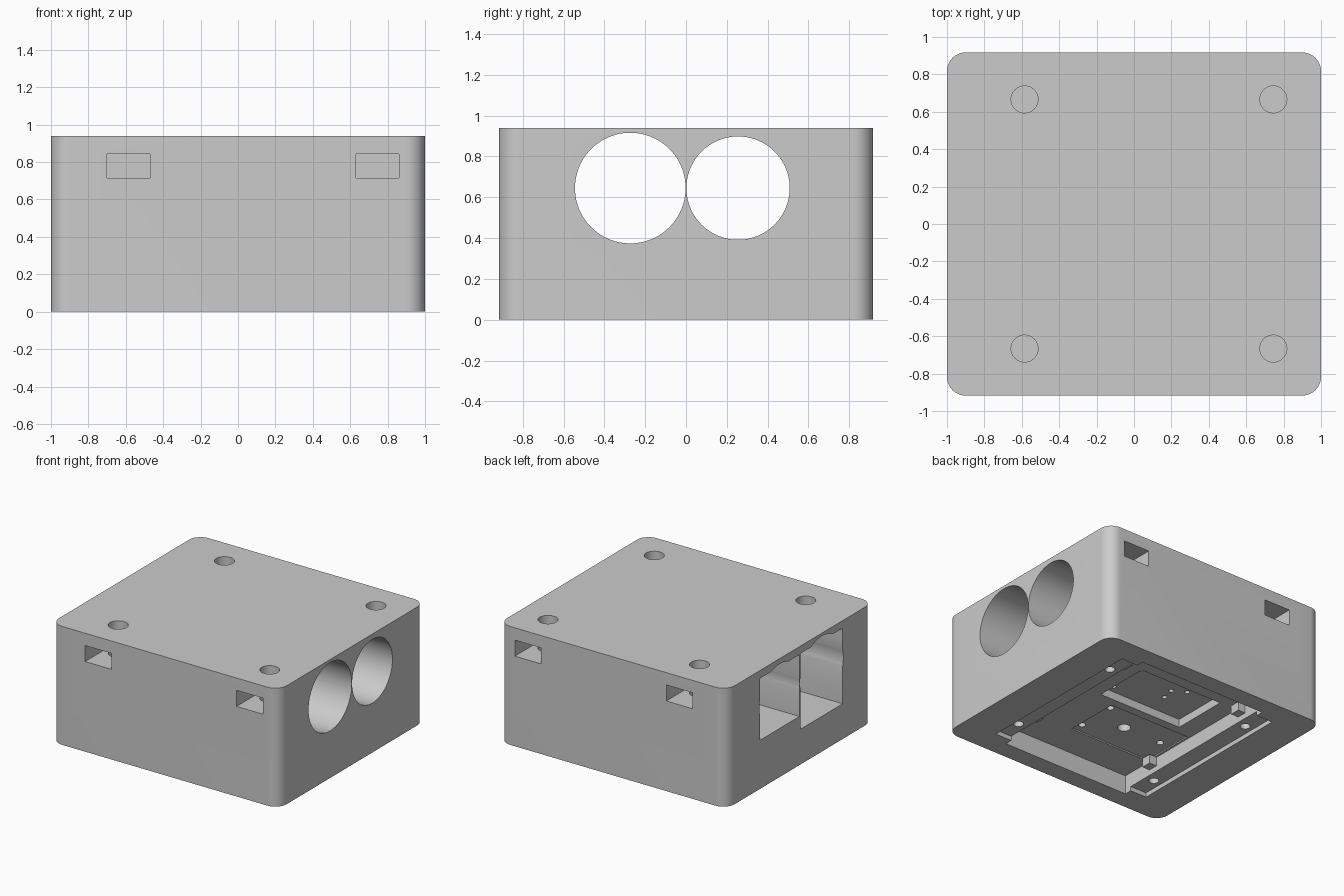
import bpy
import bmesh
import math

old = bpy.data.objects.get("Cube")
if old:
    bpy.data.objects.remove(old, do_unlink=True)

grey = bpy.data.materials.new("light_grey")
grey.use_nodes = True
GREY = (0.6, 0.6, 0.6, 1)
grey.diffuse_color = GREY
grey.node_tree.nodes["Principled BSDF"].inputs["Base Color"].default_value = GREY


def make(name, bm):
    mesh = bpy.data.meshes.new(name)
    bm.to_mesh(mesh)
    bm.free()
    obj = bpy.data.objects.new(name, mesh)
    bpy.context.collection.objects.link(obj)
    mesh.materials.append(grey)
    return obj


def box(name, xs, ys, zs, corner=0):
    """Box from ranges, with optional rounded vertical corners."""
    bm = bmesh.new()
    bmesh.ops.create_cube(bm, size=1)
    for v in bm.verts:
        for i, (a, b) in enumerate((xs, ys, zs)):
            v.co[i] = a if v.co[i] < 0 else b
    if corner:
        upright = [e for e in bm.edges
                   if abs(e.verts[0].co.z - e.verts[1].co.z) > 0.1]
        bmesh.ops.bevel(bm, geom=upright, offset=corner, segments=12,
                        profile=0.5, affect='EDGES')
    return make(name, bm)


def rod(name, axis, a, b, span, radius, sides=32):
    """Cylinder along x (a, b = y, z) or along z (a, b = x, y)."""
    bm = bmesh.new()
    bmesh.ops.create_cone(bm, cap_ends=True, segments=sides, radius1=radius,
                          radius2=radius, depth=span[1] - span[0])
    mid = (span[0] + span[1]) / 2
    for v in bm.verts:
        x, y, z = v.co
        v.co = (mid + z, a + x, b - y) if axis == 'x' else (a + x, b + y, mid + z)
    bm.normal_update()
    bmesh.ops.recalc_face_normals(bm, faces=bm.faces)
    return make(name, bm)


body = box("housing_body", (-1, 1), (-0.917, 0.917), (0, 0.94), corner=0.1)
cutters = []

# Two side bores that open into rectangular channels on the other side
cutters.append(rod("large_bore", 'x', -0.273, 0.645, (-1.2, 1.2), 0.271, 96))
cutters.append(rod("small_bore", 'x', 0.255, 0.645, (-1.2, 1.2), 0.253, 96))
cutters.append(box("large_channel", (-1.2, 0.3), (-0.535, -0.006), (0.28, 0.88)))
cutters.append(box("small_channel", (-1.2, 0.3), (0.006, 0.5), (0.386, 0.876)))

# Top screw holes, each crossed by a nut slot from the front or back
for x in (-0.585, 0.745):
    for side in (-1, 1):
        cutters.append(rod("screw_hole", 'z', x, side * 0.666, (0.6, 1.1), 0.072, 48))
        ys = sorted((side * 0.55, side * 1.1))
        cutters.append(box("nut_slot", (x - 0.115, x + 0.115), ys, (0.715, 0.842)))

# Stepped recess in the underside
cutters.append(box("cover_ledge", (-0.71, 0.71), (-0.71, 0.71), (-0.1, 0.035)))
cutters.append(box("deep_recess", (-0.565, 0.565), (-0.77, 0.77), (-0.1, 0.15)))
cutters.append(box("board_pocket", (-0.41, 0.33), (0.02, 0.48), (0.1, 0.215)))
cutters.append(box("plate_pocket", (-0.55, 0.17), (-0.5, -0.05), (0.1, 0.16)))

# Ledge screw holes
for x in (-0.64, 0.64):
    for y in (-0.54, 0.49):
        cutters.append(rod("ledge_hole", 'z', x, y, (-0.1, 0.2), 0.037))

# Plate and board mounting holes
cutters.append(rod("centre_hole", 'z', -0.12, -0.256, (0.1, 0.25), 0.048))
for x, y in ((0.14, -0.1), (0.14, -0.42), (-0.46, -0.255)):
    cutters.append(rod("plate_hole", 'z', x, y, (0.1, 0.24), 0.027, 24))
for x, y in ((0.26, 0.08), (0.26, 0.4), (-0.12, 0.2), (-0.1, 0.3), (-0.2, 0.36)):
    cutters.append(rod("board_hole", 'z', x, y, (0.16, 0.265), 0.019, 16))

for cutter in cutters:
    cutter.hide_render = True
    mod = body.modifiers.new(cutter.name, 'BOOLEAN')
    mod.operation = 'DIFFERENCE'
    mod.solver = 'EXACT'
    mod.object = cutter

# Bake the cuts and discard the cutters
bpy.context.view_layer.update()
graph = bpy.context.evaluated_depsgraph_get()
cut_mesh = bpy.data.meshes.new_from_object(body.evaluated_get(graph))
body.modifiers.clear()
body.data = cut_mesh
for cutter in cutters:
    bpy.data.objects.remove(cutter, do_unlink=True)
cut_mesh.materials.clear()
cut_mesh.materials.append(grey)
for poly in cut_mesh.polygons:
    poly.material_index = 0

# Small retaining tabs on the recess walls
for side in (-1, 1):
    for y in (-0.46, 0.54):
        xs = sorted((side * 0.5, side * 0.57))
        box("retaining_tab", xs, (y - 0.04, y + 0.04), (0.08, 0.152))

bpy.ops.object.select_all(action='DESELECT')
body.select_set(True)
bpy.context.view_layer.objects.active = body
bpy.ops.object.shade_smooth_by_angle(angle=math.radians(30))
